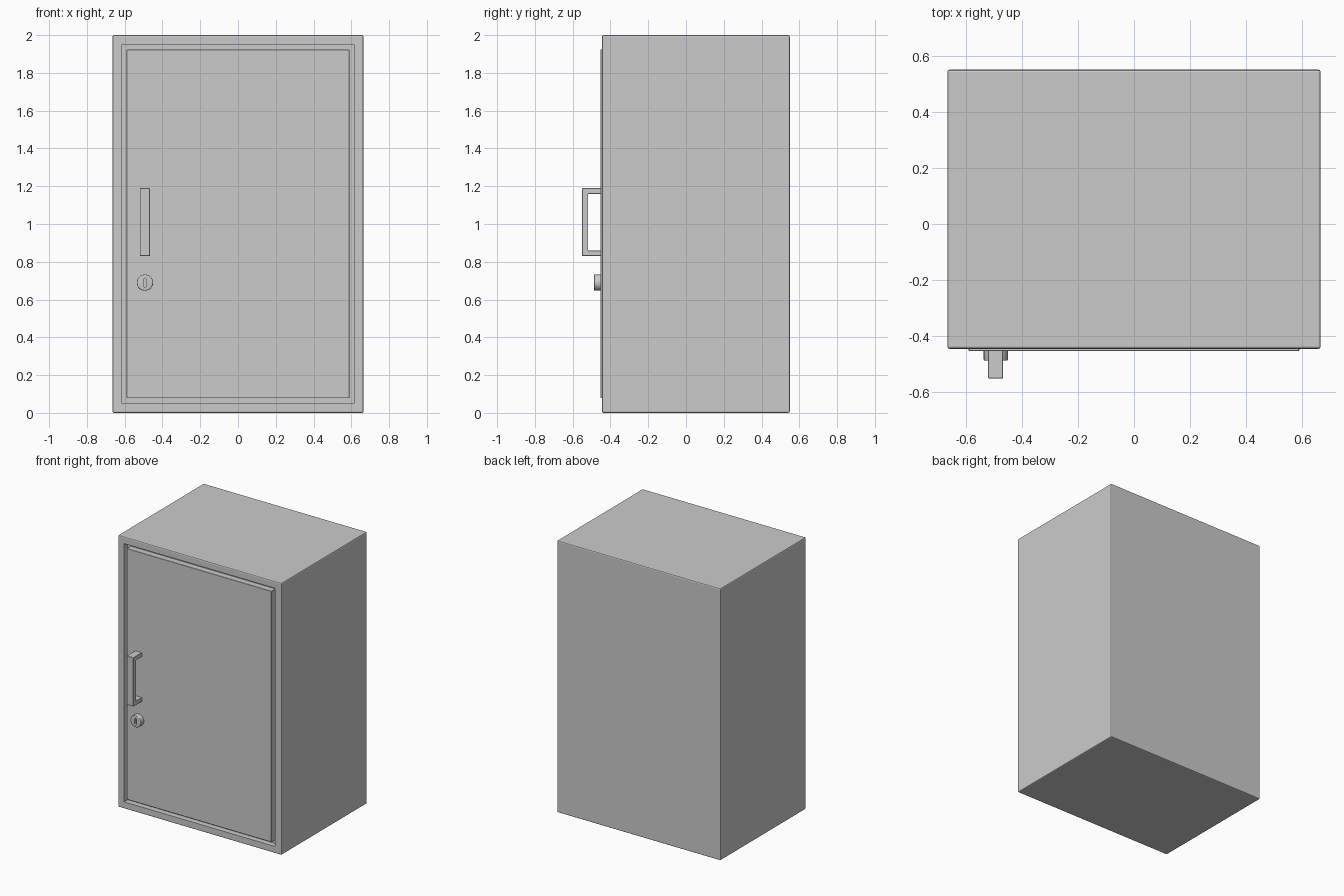
import bpy, bmesh, math
from mathutils import Matrix, Vector

if "Cube" in bpy.data.objects:
    bpy.data.objects.remove(bpy.data.objects["Cube"])


def finish(name, bm):
    bmesh.ops.recalc_face_normals(bm, faces=bm.faces)
    me = bpy.data.meshes.new(name)
    bm.to_mesh(me)
    bm.free()
    ob = bpy.data.objects.new(name, me)
    bpy.context.collection.objects.link(ob)
    return ob


def box_bm(lo, hi):
    lo, hi = Vector(lo), Vector(hi)
    bm = bmesh.new()
    bmesh.ops.create_cube(bm, size=1, matrix=Matrix.Translation((lo + hi) / 2)
                          @ Matrix.Diagonal((*(hi - lo), 1)))
    return bm


def bevel(bm, width, edges=None, segments=1):
    bmesh.ops.bevel(bm, geom=edges or bm.edges[:], offset=width,
                    segments=segments, profile=0.5, affect='EDGES')


def prism(name, profile, x0, x1, width=0):
    """Extrude a (y, z) outline along x."""
    bm = bmesh.new()
    f = bm.faces.new([bm.verts.new((x0, y, z)) for y, z in profile])
    ret = bmesh.ops.extrude_face_region(bm, geom=[f])
    verts = [g for g in ret["geom"] if isinstance(g, bmesh.types.BMVert)]
    bmesh.ops.translate(bm, verts=verts, vec=(x1 - x0, 0, 0))
    bmesh.ops.recalc_face_normals(bm, faces=bm.faces)
    if width:
        bevel(bm, width)
    return finish(name, bm)


# Cabinet body: rounded box with a door recess in the front
bm = box_bm((-0.665, -0.445, 0), (0.665, 0.55, 2))
bevel(bm, 0.008, segments=2)
bm.normal_update()
front = min(bm.faces, key=lambda f: f.calc_center_median().y)
bmesh.ops.inset_region(bm, faces=[front], thickness=0.06)
bmesh.ops.translate(bm, verts=bmesh.ops.inset_region(
    bm, faces=[front], thickness=0.0001)["faces"] and front.verts[:],
    vec=(0, 0.04, 0))
finish("cabinet_body", bm)

# Door panel standing slightly proud of the frame
bm = box_bm((-0.589, -0.452, 0.078), (0.589, -0.405, 1.924))
bevel(bm, 0.002)
finish("door", bm)

# C-shaped pull handle
prism("handle", [(-0.45, 0.83), (-0.55, 0.83), (-0.55, 1.19), (-0.45, 1.19),
                 (-0.45, 1.16), (-0.518, 1.16), (-0.518, 0.86), (-0.45, 0.86)],
      -0.52, -0.466, 0.002)

# Round lock with a bevelled rim
LX, LZ = -0.4925, 0.69
bm = bmesh.new()
bmesh.ops.create_cone(bm, cap_ends=True, segments=48, radius1=0.043, radius2=0.043,
                      depth=0.038, matrix=Matrix.Translation((LX, -0.468, LZ))
                      @ Matrix.Rotation(math.pi / 2, 4, 'X'))
rim = [e for e in bm.edges if all(v.co.y < -0.48 for v in e.verts)]
bevel(bm, 0.004, rim, 3)
lock = finish("lock", bm)

# Keyhole slot cutter with rounded ends
r, h = 0.007, 0.017
bm = bmesh.new()
arc = [math.pi * i / 8 for i in range(9)]
pts = [(r * math.cos(a), h + r * math.sin(a)) for a in arc]
pts += [(-x, -z) for x, z in pts]
f = bm.faces.new([bm.verts.new((LX + x, -0.5, LZ + z)) for x, z in pts])
ret = bmesh.ops.extrude_face_region(bm, geom=[f])
bmesh.ops.translate(bm, vec=(0, 0.03, 0), verts=[
    g for g in ret["geom"] if isinstance(g, bmesh.types.BMVert)])
cutter = finish("keyhole_cutter", bm)
cutter.hide_render = True
cutter.display_type = 'WIRE'
mod = lock.modifiers.new("keyhole", 'BOOLEAN')
mod.operation = 'DIFFERENCE'
mod.solver = 'EXACT'
mod.object = cutter

# Apply the cut, remove the helper and smooth the rounded lock
bpy.context.view_layer.objects.active = lock
lock.select_set(True)
bpy.ops.object.modifier_apply(modifier="keyhole")
bpy.data.objects.remove(cutter)
bpy.ops.object.shade_smooth_by_angle(angle=math.radians(35))
